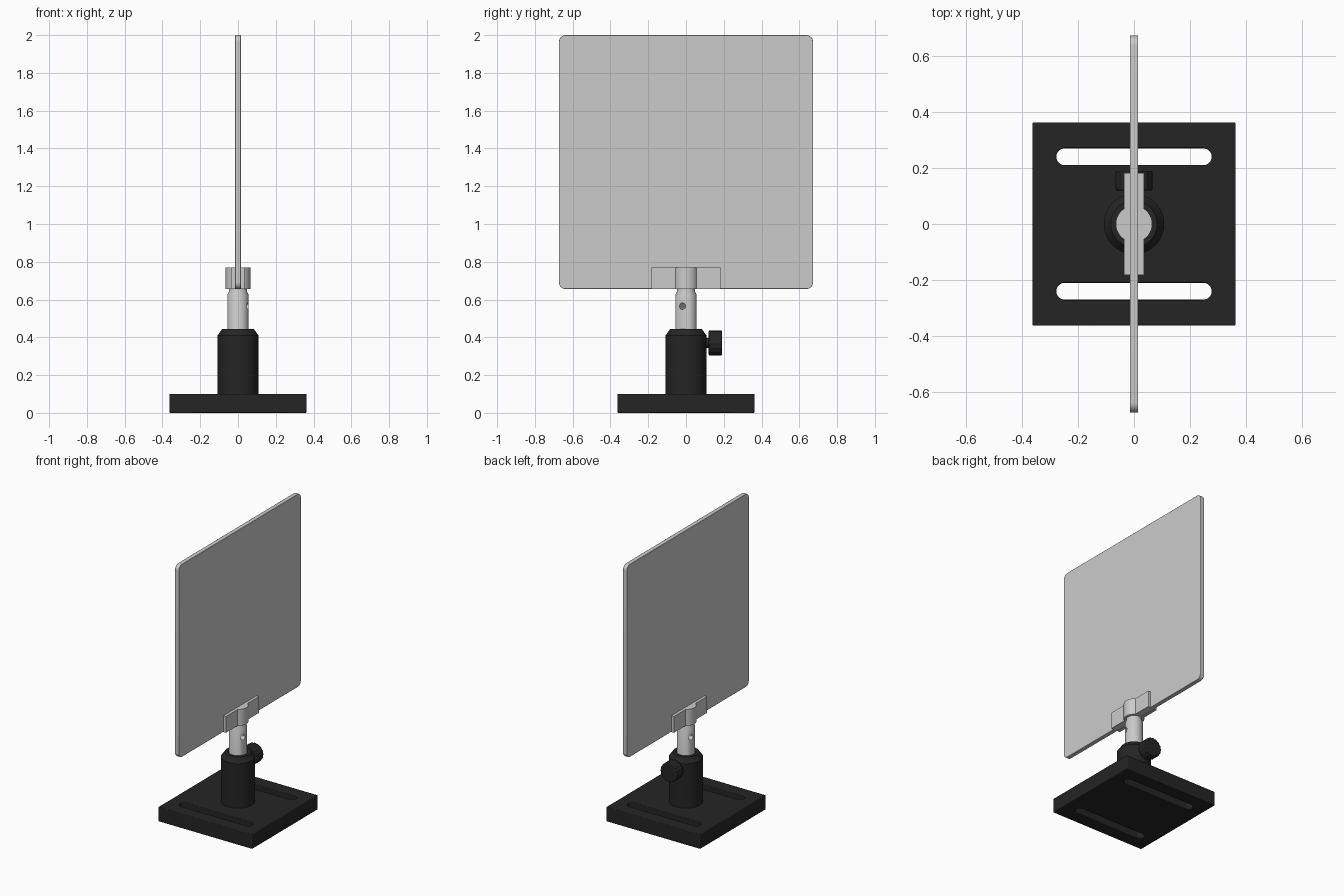
import bpy, bmesh, math
from mathutils import Matrix

if "Cube" in bpy.data.objects:
    bpy.data.objects.remove(bpy.data.objects["Cube"])

black = bpy.data.materials.new("black_anodised")
black.diffuse_color = (0.018, 0.018, 0.018, 1)
black.use_nodes = True
black.node_tree.nodes["Principled BSDF"].inputs["Base Color"].default_value = black.diffuse_color


def finish(ob, mat=None, bevel=0):
    bpy.ops.object.select_all(action='DESELECT')
    bpy.context.view_layer.objects.active = ob
    ob.select_set(True)
    if mat:
        ob.data.materials.append(mat)
    if bevel:
        m = ob.modifiers.new("bevel", 'BEVEL')
        m.width, m.segments, m.limit_method = bevel, 2, 'ANGLE'
        m.angle_limit = math.radians(50)
    bpy.ops.object.shade_smooth_by_angle(angle=math.radians(30))
    return ob


def new_object(name, bm):
    bmesh.ops.remove_doubles(bm, verts=bm.verts, dist=1e-5)
    bmesh.ops.recalc_face_normals(bm, faces=bm.faces)
    me = bpy.data.meshes.new(name)
    bm.to_mesh(me)
    bm.free()
    ob = bpy.data.objects.new(name, me)
    bpy.context.collection.objects.link(ob)
    return ob


def prism(name, outline, depth, matrix):
    """Extrude a 2D outline by depth along local z."""
    bm = bmesh.new()
    f = bm.faces.new([bm.verts.new((x, y, 0)) for x, y in outline])
    r = bmesh.ops.extrude_face_region(bm, geom=[f])
    for v in r['geom']:
        if isinstance(v, bmesh.types.BMVert):
            v.co.z += depth
    bm.transform(matrix)
    return new_object(name, bm)


def lathe(name, profile, matrix=Matrix(), steps=64):
    """Spin an (r, z) profile round the local z axis."""
    bm = bmesh.new()
    vs = [bm.verts.new((r, 0, z)) for r, z in profile]
    es = [bm.edges.new(p) for p in zip(vs, vs[1:])]
    bmesh.ops.spin(bm, geom=vs + es, cent=(0, 0, 0), axis=(0, 0, 1),
                   angle=math.tau, steps=steps, use_merge=True)
    bm.transform(matrix)
    return new_object(name, bm)


def rounded(w, h, r, n=10):
    """Rounded rectangle outline centred on the origin."""
    pts = []
    for k, (sx, sy) in enumerate([(1, 1), (-1, 1), (-1, -1), (1, -1)]):
        for i in range(n + 1):
            a = (k + i / n) * math.pi / 2
            p = (sx * (w / 2 - r) + r * math.cos(a), sy * (h / 2 - r) + r * math.sin(a))
            if not pts or math.dist(p, pts[-1]) > 1e-5:
                pts.append(p)
    return pts[:-1] if math.dist(pts[0], pts[-1]) < 1e-5 else pts


def cut(ob, cutter):
    m = ob.modifiers.new("cut", 'BOOLEAN')
    m.operation, m.solver, m.object = 'DIFFERENCE', 'EXACT', cutter
    bpy.context.view_layer.objects.active = ob
    bpy.ops.object.modifier_apply(modifier=m.name)
    bpy.data.objects.remove(cutter)


T = Matrix.Translation

# Square base with two through slots
s = 0.3625
base = prism("base_plate", [(-s, -s), (s, -s), (s, s), (-s, s)], 0.1, Matrix())
for y in (-0.24, 0.24):
    cut(base, prism("slot_cutter", rounded(0.555, 0.06, 0.03), 0.2, T((0, y, -0.05))))
finish(base, black, 0.004)

# Post holder with chamfered rim and bore
finish(lathe("post_holder", [(0, 0.095), (0.108, 0.095), (0.108, 0.41), (0.083, 0.445),
                             (0.06, 0.445), (0.06, 0.15), (0, 0.15)]), black)

# Clamp screw: stem and fluted knob along +y
to_y = T((0, 0, 0.37)) @ Matrix.Rotation(-math.pi / 2, 4, 'X')
finish(lathe("screw_stem", [(0, 0.06), (0.026, 0.06), (0.026, 0.13), (0, 0.13)], to_y, 32), black)
flutes = [(r * math.cos(a), r * math.sin(a)) for a, r in
          ((i * math.tau / 96, 0.0645 + 0.0015 * math.cos(i * math.tau / 6)) for i in range(96))]
finish(prism("screw_knob", flutes, 0.07, T((0, 0.12, 0)) @ to_y), black, 0.005)

# Post with a cross hole and a short neck
post = lathe("post", [(0, 0.15), (0.056, 0.15), (0.056, 0.625), (0.048, 0.643),
                      (0.048, 0.657), (0, 0.657)])
hole_axis = (T((0, 0, 0.565)) @ Matrix.Rotation(math.radians(-20), 4, 'Z')
             @ Matrix.Rotation(math.pi / 2, 4, 'Y'))
cut(post, lathe("hole_cutter", [(0, -0.1), (0.017, -0.1), (0.017, 0.1), (0, 0.1)], hole_axis, 32))
finish(post)

# Two clamp jaws, each a flat arm with a half-round boss
a0 = math.asin(math.sqrt(0.065 ** 2 - 0.035 ** 2) / 0.065)
arc = [(0.065 * math.cos(a), 0.065 * math.sin(a))
       for a in (a0 * (i / 12 - 1) for i in range(25))]
jaw = [(0.0145, -0.182), (0.035, -0.182)] + arc + [(0.035, 0.182), (0.0145, 0.182)]
for name, turn in (("clamp_jaw_right", 0), ("clamp_jaw_left", math.pi)):
    finish(prism(name, jaw, 0.114, T((0, 0, 0.655)) @ Matrix.Rotation(turn, 4, 'Z')))

# Thin upright panel with rounded corners
upright = T((-0.015, 0, 1.328)) @ Matrix(((0, 0, 1, 0), (1, 0, 0, 0), (0, 1, 0, 0), (0, 0, 0, 1)))
finish(prism("panel", rounded(1.345, 1.344, 0.035), 0.03, upright), None, 0.002)
